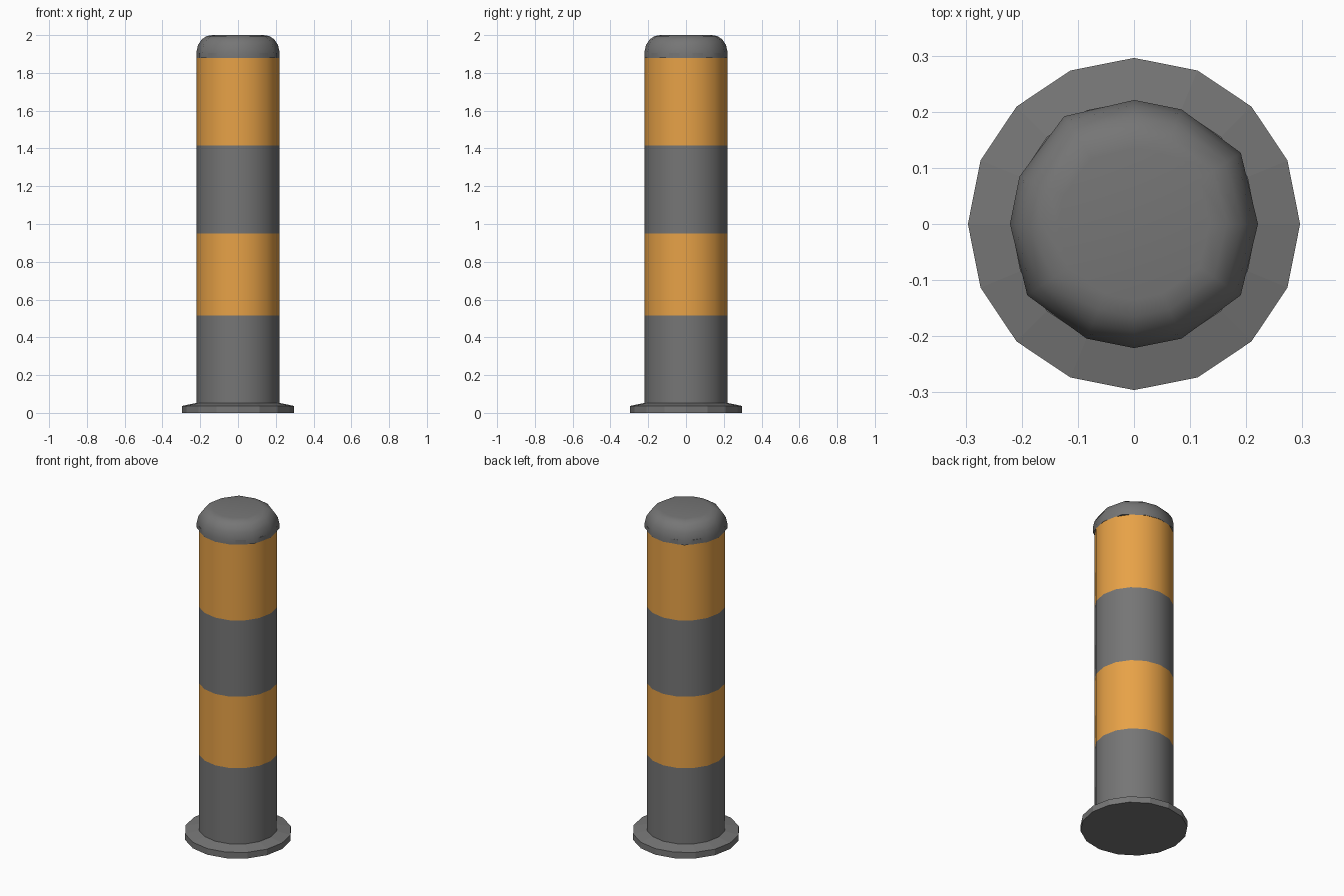
import bpy, bmesh
from math import cos, sin, radians

if "Cube" in bpy.data.objects:
    bpy.data.objects.remove(bpy.data.objects["Cube"])

# Directions as (angle in degrees, radius factor)
SIDES_16 = [(i * 22.5, 1) for i in range(16)]
CAP_SIDES = [(0, 1), (33.7, 1.035), (67.5, 1), (90, 1), (123, 1.035), (157.5, 1),
             (180, 1), (213.7, 1.035), (247.5, 1), (270, 1), (292.5, 1), (326.3, 1.035)]


def paint(name, colour):
    mat = bpy.data.materials.new(name)
    mat.diffuse_color = (*colour, 1)
    mat.use_nodes = True
    mat.node_tree.nodes["Principled BSDF"].inputs["Base Color"].default_value = mat.diffuse_color
    return mat


orange = paint("orange_paint", (0.8, 0.36, 0.063))
grey = paint("dark_grey", (0.18, 0.18, 0.18))


def lathe(name, profile, sides, material, smooth=None, bottom=False, top=False):
    """Revolve (radius, z) points around z, optionally closing the ends."""
    bm = bmesh.new()
    rings = [[bm.verts.new((r * k * cos(radians(a)), r * k * sin(radians(a)), z))
              for a, k in sides] for r, z in profile]
    n = len(sides)
    for low, high in zip(rings, rings[1:]):
        for i in range(n):
            j = (i + 1) % n
            bm.faces.new((low[i], low[j], high[j], high[i]))
    if bottom:
        bm.faces.new(rings[0][::-1])
    if top:
        bm.faces.new(rings[-1])
    mesh = bpy.data.meshes.new(name)
    bm.to_mesh(mesh)
    bm.free()
    mesh.materials.append(material)
    obj = bpy.data.objects.new(name, mesh)
    bpy.context.collection.objects.link(obj)
    if smooth:
        bpy.ops.object.select_all(action='DESELECT')
        obj.select_set(True)
        bpy.context.view_layer.objects.active = obj
        bpy.ops.object.shade_smooth_by_angle(angle=radians(smooth))
    return obj


# Faceted foot plate with a gently sloping top
lathe("base_plate", [(0.296, 0), (0.296, 0.037), (0.218, 0.053)], SIDES_16, grey,
      bottom=True, top=True)

# Post, split into alternating grey and orange bands
levels = [0.04, 0.515, 0.95, 1.415, 1.88]
for i, (z0, z1) in enumerate(zip(levels, levels[1:])):
    lathe(f"post_band_{i + 1}", [(0.219, z0), (0.219, z1)], SIDES_16,
          orange if i % 2 else grey, smooth=40)

# Grey collar under the cap
lathe("cap_collar", [(0.2195, 1.878), (0.2195, 1.905)], SIDES_16, grey, smooth=40, top=True)

# Rounded cap with a slightly irregular low-poly outline
cap_profile = [(0.221, 1.878), (0.221, 1.905), (0.212, 1.947),
               (0.192, 1.978), (0.165, 1.995), (0.135, 2.0)]
lathe("rounded_cap", cap_profile, CAP_SIDES, grey, smooth=50, bottom=True, top=True)
